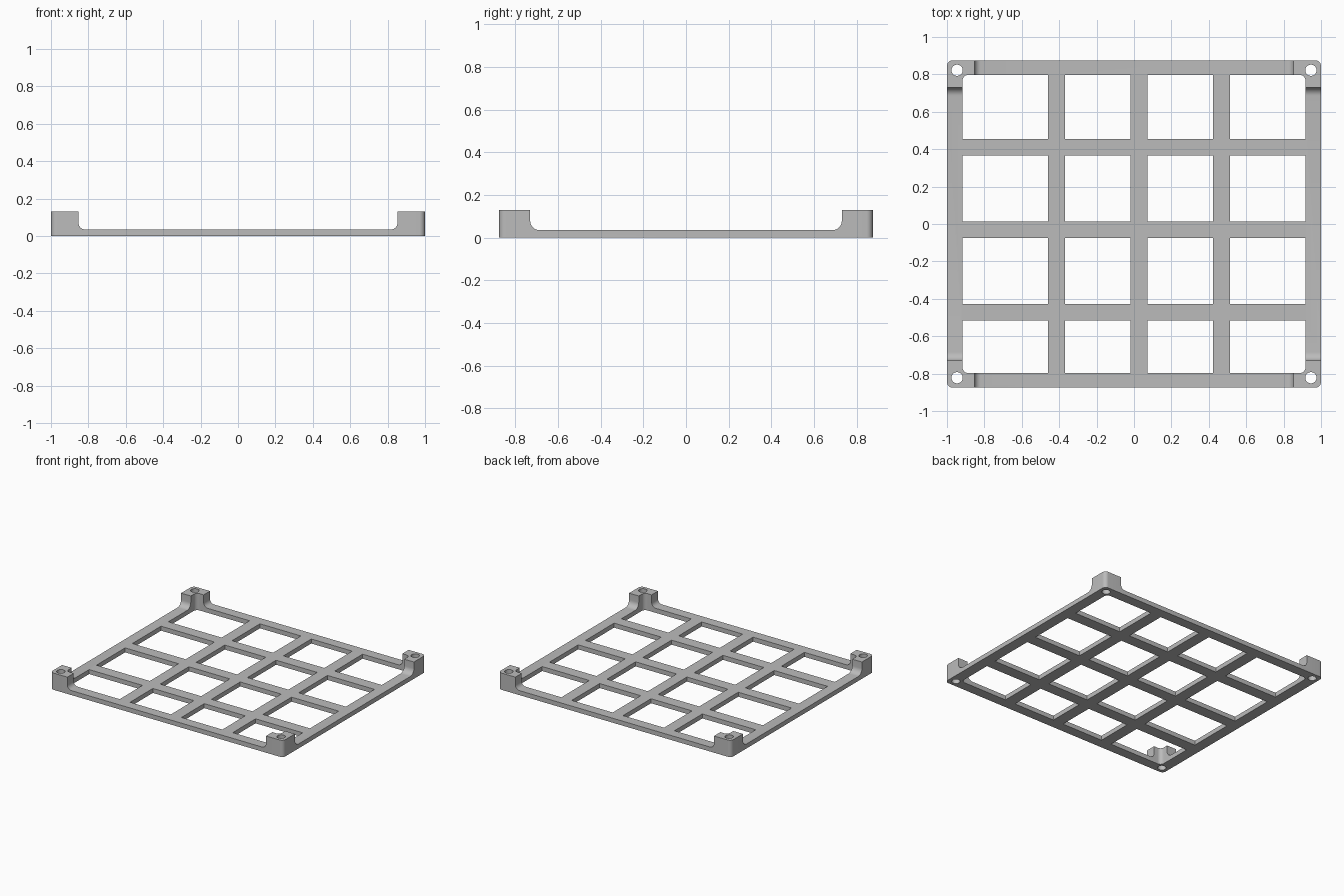
import bpy, bmesh, math
from mathutils import Vector

if "Cube" in bpy.data.objects:
    bpy.data.objects.remove(bpy.data.objects["Cube"], do_unlink=True)

# Main dimensions
HX, HY = 1.0, 0.875          # outer half size
IX, IY = 0.917, 0.797        # half size of the opening inside the frame
POST_X, POST_Y = 0.853, 0.73 # inner faces of the corner posts
BASE, TOP = 0.035, 0.13
HOLE_X, HOLE_Y, HOLE_R = 0.946, 0.822, 0.03
ROUND = 0.03
PITCH, BAR = 0.441, 0.089
BARS_X = [0.027 + PITCH * i for i in (-1, 0, 1)]
BARS_Y = [-0.031 + PITCH * i for i in (-1, 0, 1)]


def arc(cx, cy, r, start, end, steps=8):
    """Points on an arc, angles in degrees."""
    angles = [math.radians(start + (end - start) * i / steps) for i in range(steps + 1)]
    return [(cx + r * math.cos(a), cy + r * math.sin(a)) for a in angles]


def rounded_rect(x0, x1, y0, y1, radii):
    """Outline with one radius per corner, counter-clockwise from the low corner."""
    corners = [(x0, y0, 1, 1), (x1, y0, -1, 1), (x1, y1, -1, -1), (x0, y1, 1, -1)]
    points = []
    for i, ((x, y, sx, sy), r) in enumerate(zip(corners, radii)):
        if r:
            points += arc(x + sx * r, y + sy * r, r, 180 + 90 * i, 270 + 90 * i)
        else:
            points.append((x, y))
    return points


def prism(bm, outline, place, sweep):
    """Extrude a flat outline, placed in space by a function, along a vector."""
    face = bm.faces.new([bm.verts.new(place(*p)) for p in outline])
    result = bmesh.ops.extrude_face_region(bm, geom=[face], use_keep_orig=True)
    moved = [v for v in result["geom"] if isinstance(v, bmesh.types.BMVert)]
    bmesh.ops.translate(bm, verts=moved, vec=Vector(sweep))


def finish(name, bm):
    bmesh.ops.recalc_face_normals(bm, faces=bm.faces[:])
    mesh = bpy.data.meshes.new(name)
    bm.to_mesh(mesh)
    bm.free()
    obj = bpy.data.objects.new(name, mesh)
    bpy.context.collection.objects.link(obj)
    return obj


def trough(half, r):
    """Cross-section of the material cleared between two posts."""
    left = arc(-half + r, BASE + r, r, 180, 270)
    right = arc(half - r, BASE + r, r, 270, 360)
    return left + right + [(half, 1), (-half, 1)]


# Solid block with rounded upright corners
bm = bmesh.new()
prism(bm, rounded_rect(-HX, HX, -HY, HY, [ROUND] * 4), lambda x, y: (x, y, 0), (0, 0, TOP))
frame = finish("grid_frame", bm)

# Filleted troughs that leave the four corner posts standing
bm = bmesh.new()
prism(bm, trough(POST_X, 0.035), lambda x, z: (x, -2, z), (0, 4, 0))
trough_x = finish("trough_cutter_x", bm)
bm = bmesh.new()
prism(bm, trough(POST_Y, 0.045), lambda y, z: (-2, y, z), (4, 0, 0))
trough_y = finish("trough_cutter_y", bm)

# Windows between the bars, rounded only at the frame corners, and screw holes
bm = bmesh.new()
edges_x = [-IX] + [c + s * BAR / 2 for c in BARS_X for s in (-1, 1)] + [IX]
edges_y = [-IY] + [c + s * BAR / 2 for c in BARS_Y for s in (-1, 1)] + [IY]
for i in range(4):
    for j in range(4):
        radii = [ROUND if (i, j) == corner else 0
                 for corner in ((0, 0), (3, 0), (3, 3), (0, 3))]
        outline = rounded_rect(edges_x[2 * i], edges_x[2 * i + 1],
                               edges_y[2 * j], edges_y[2 * j + 1], radii)
        prism(bm, outline, lambda x, y: (x, y, -1), (0, 0, 2))
for sx in (-1, 1):
    for sy in (-1, 1):
        outline = arc(sx * HOLE_X, sy * HOLE_Y, HOLE_R, 0, 360, 32)[:-1]
        prism(bm, outline, lambda x, y: (x, y, -1), (0, 0, 2))
openings = finish("opening_cutter", bm)

# Cut everything out, then drop the cutters
bpy.ops.object.select_all(action="DESELECT")
bpy.context.view_layer.objects.active = frame
frame.select_set(True)
for cutter in (trough_x, trough_y, openings):
    cutter.hide_render = True
    cut = frame.modifiers.new(cutter.name, "BOOLEAN")
    cut.operation, cut.solver, cut.object = "DIFFERENCE", "EXACT", cutter
    bpy.ops.object.modifier_apply(modifier=cut.name)
    bpy.data.objects.remove(cutter, do_unlink=True)

# One plain grey, smooth on the rounded parts
grey = bpy.data.materials.new("plain_grey")
grey.use_nodes = True
colour = (0.5, 0.5, 0.5, 1)
grey.diffuse_color = colour
grey.node_tree.nodes["Principled BSDF"].inputs["Base Color"].default_value = colour
frame.data.materials.clear()
frame.data.materials.append(grey)
bpy.ops.object.shade_smooth_by_angle(angle=math.radians(30))
